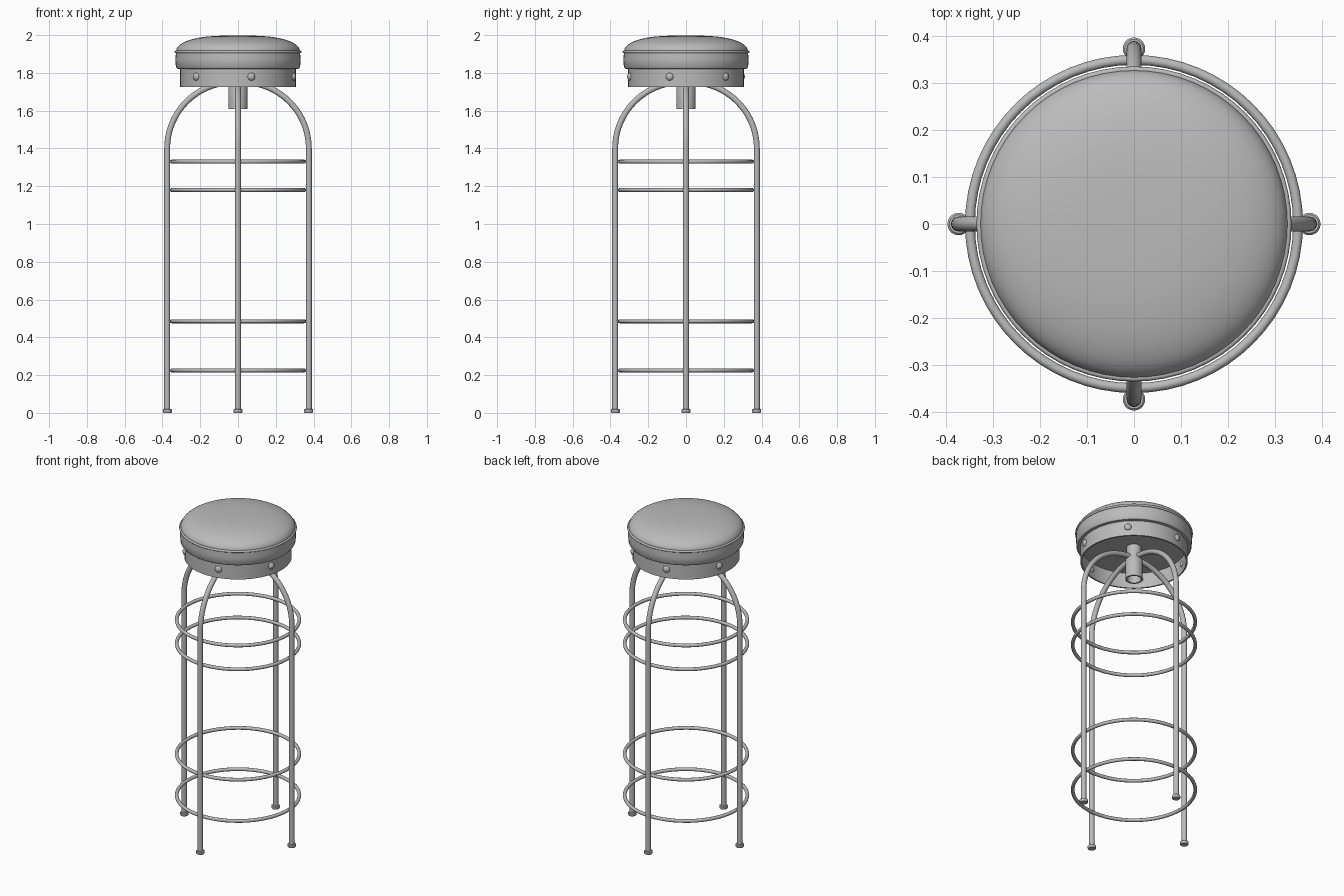
import bpy, bmesh, math
from math import sin, cos, pi, radians
from mathutils import Vector

cube = bpy.data.objects.get("Cube")
if cube:
    bpy.data.objects.remove(cube)

grey = bpy.data.materials.new("plain grey")
grey.use_nodes = True
grey.diffuse_color = (0.5, 0.5, 0.5, 1)
grey.node_tree.nodes["Principled BSDF"].inputs["Base Color"].default_value = (0.5, 0.5, 0.5, 1)


def finish(name, bm):
    """Turn a bmesh into a smooth-shaded object."""
    bmesh.ops.recalc_face_normals(bm, faces=bm.faces)
    mesh = bpy.data.meshes.new(name)
    bm.to_mesh(mesh)
    bm.free()
    mesh.materials.append(grey)
    obj = bpy.data.objects.new(name, mesh)
    bpy.context.collection.objects.link(obj)
    bpy.ops.object.select_all(action='DESELECT')
    obj.select_set(True)
    bpy.context.view_layer.objects.active = obj
    bpy.ops.object.shade_smooth_by_angle(angle=radians(40))
    return obj


def lathe(name, profile, sides=64, location=(0, 0, 0), closed=False):
    """Spin a radius/height profile about the z axis."""
    bm = bmesh.new()
    verts = [bm.verts.new((r, 0, z)) for r, z in profile]
    edges = [bm.edges.new(pair) for pair in zip(verts, verts[1:])]
    if closed:
        edges.append(bm.edges.new((verts[-1], verts[0])))
    bmesh.ops.spin(bm, geom=verts + edges, cent=(0, 0, 0), axis=(0, 0, 1),
                   angle=2 * pi, steps=sides, use_merge=True)
    bmesh.ops.remove_doubles(bm, verts=bm.verts, dist=0.0001)
    obj = finish(name, bm)
    obj.location = location
    return obj


def tube(name, path, radius, angle, sides=16):
    """Sweep a circle along a path in the xz plane, turned about z."""
    bm = bmesh.new()
    rings = []
    for i, p in enumerate(path):
        along = (path[min(i + 1, len(path) - 1)] - path[max(i - 1, 0)]).normalized()
        side = Vector((0, 1, 0))
        up = along.cross(side)
        rings.append([bm.verts.new(p + radius * (side * cos(t) + up * sin(t)))
                      for t in (2 * pi * k / sides for k in range(sides))])
    for a, b in zip(rings, rings[1:]):
        for k in range(sides):
            n = (k + 1) % sides
            bm.faces.new((a[k], a[n], b[n], b[k]))
    bm.faces.new(rings[0])
    bm.faces.new(rings[-1])
    obj = finish(name, bm)
    obj.rotation_euler.z = angle
    return obj


# Padded seat: side band and domed cushion
lathe("seat_band", [(0, 1.82), (0.305, 1.82), (0.322, 1.822), (0.329, 1.832),
                    (0.331, 1.87), (0.329, 1.905), (0.32, 1.91)])
dome = [(0.328 * cos(t) ** 0.7, 1.912 + 0.086 * sin(t) ** 0.95)
        for t in (pi / 2 * k / 16 for k in range(16))]
lathe("seat_cushion", dome + [(0, 1.998)])


def hoop(name, major, minor, z, sides=64):
    circle = [(major + minor * cos(t), z + minor * sin(t))
              for t in (2 * pi * k / 12 for k in range(12))]
    return lathe(name, circle, sides, closed=True)


hoop("seat_piping", 0.329, 0.007, 1.911)

# Open skirt below the seat, with six round studs
lathe("seat_skirt", [(0.306, 1.725), (0.306, 1.822), (0.297, 1.822), (0.297, 1.725)], closed=True)
for k in range(6):
    a = radians(13.5 + 60 * k)
    bm = bmesh.new()
    bmesh.ops.create_uvsphere(bm, u_segments=16, v_segments=10, radius=0.021)
    stud = finish(f"stud_{k + 1}", bm)
    stud.location = (0.304 * sin(a), -0.304 * cos(a), 1.78)
    stud.scale = (1, 0.75, 1)
    stud.rotation_euler.z = a

# Hollow hub under the seat
lathe("hub", [(0.05, 1.61), (0.05, 1.73), (0.042, 1.75), (0.042, 1.82),
              (0.035, 1.82), (0.04, 1.61)], 32, closed=True)

# Four legs arching into the hub, each with a foot
arch = [Vector((0.025 + 0.35 * cos(t), 0, 1.4 + 0.35 * sin(t)))
        for t in (pi / 2 * k / 20 for k in range(21))]
for k, side in enumerate(("left", "back", "right", "front")):
    a = k * pi / 2
    tube(f"{side}_leg", [Vector((0.375, 0, 0.01))] + arch, 0.0155, a)
    lathe(f"{side}_foot", [(0, 0), (0.021, 0), (0.024, 0.004), (0.024, 0.017),
                           (0.02, 0.021), (0, 0.021)], 20,
          (0.374 * cos(a), 0.374 * sin(a), 0))

# Foot-rest and bracing hoops
for k, z in enumerate((0.225, 0.485, 1.18, 1.33)):
    hoop(f"hoop_{k + 1}", 0.35, 0.0105, z)
